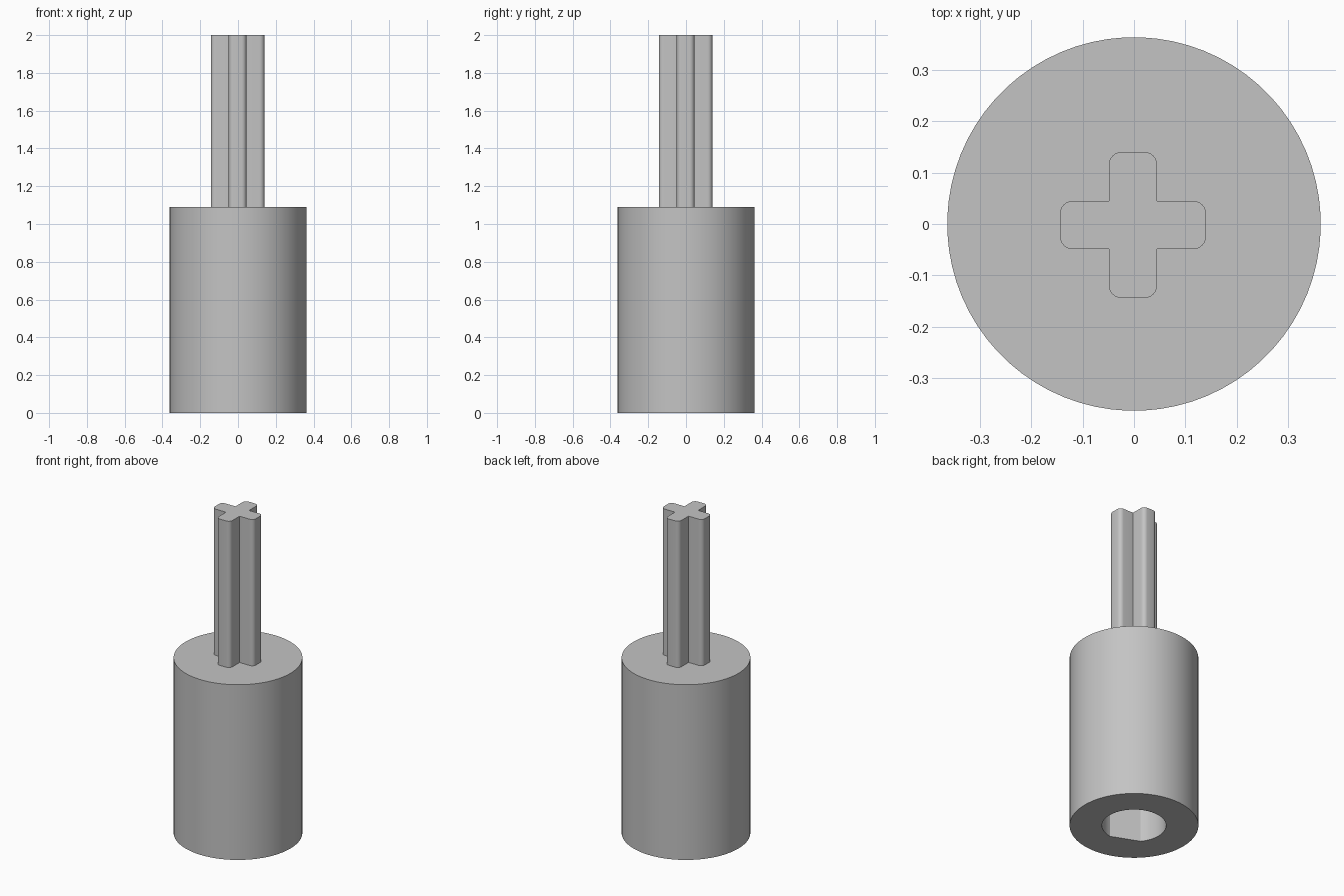
import bpy, bmesh
from math import sin, cos, pi, radians

cube = bpy.data.objects.get("Cube")
if cube:
    bpy.data.objects.remove(cube, do_unlink=True)

grey = bpy.data.materials.new("plain_grey")
grey.use_nodes = True
colour = (0.55, 0.55, 0.55, 1)
grey.diffuse_color = colour
grey.node_tree.nodes["Principled BSDF"].inputs["Base Color"].default_value = colour


def loft(name, rings):
    """Skin a stack of (outline, z) rings and cap both ends."""
    bm = bmesh.new()
    loops = [[bm.verts.new((x, y, z)) for x, y in pts] for pts, z in rings]
    n = len(loops[0])
    for a, b in zip(loops, loops[1:]):
        for i in range(n):
            j = (i + 1) % n
            bm.faces.new((a[i], a[j], b[j], b[i]))
    bm.faces.new(loops[0])
    bm.faces.new(loops[-1])
    bmesh.ops.recalc_face_normals(bm, faces=bm.faces)
    mesh = bpy.data.meshes.new(name)
    bm.to_mesh(mesh)
    bm.free()
    mesh.materials.append(grey)
    obj = bpy.data.objects.new(name, mesh)
    bpy.context.collection.objects.link(obj)
    bpy.ops.object.select_all(action='DESELECT')
    obj.select_set(True)
    bpy.context.view_layer.objects.active = obj
    bpy.ops.object.shade_smooth_by_angle(angle=radians(25))
    return obj


# Round body with a blind D-shaped shaft socket in its underside
SEGMENTS, BODY_R, BODY_H = 72, 0.363, 1.09
SOCKET_R, SOCKET_DEPTH = 0.181, 0.72
FLAT_DIR, FLAT_HALF = radians(-112), radians(30)


def ring(radius, flat=False):
    pts = []
    for i in range(SEGMENTS):
        t = 2 * pi * i / SEGMENTS
        r = radius
        if flat and cos(t) > cos(FLAT_HALF):
            r = radius * cos(FLAT_HALF) / cos(t)
        pts.append((r * cos(t + FLAT_DIR), r * sin(t + FLAT_DIR)))
    return pts


socket = ring(SOCKET_R, flat=True)
body = ring(BODY_R)
loft("body", [(socket, SOCKET_DEPTH), (socket, 0), (body, 0), (body, BODY_H)])

# Cross-shaped axle with rounded arm ends
ARM, HALF, FILLET, STEPS = 0.142, 0.047, 0.025, 6
CENTRE = -0.002
outline = []
for k in range(4):
    arm = []
    for side in (-1, 1):
        for s in range(STEPS + 1):
            t = (s / STEPS - (side < 0)) * pi / 2
            arm.append((ARM - FILLET + FILLET * cos(t),
                        side * (HALF - FILLET) + FILLET * sin(t)))
    arm.append((HALF, HALF))
    c, s = cos(k * pi / 2), sin(k * pi / 2)
    outline += [(CENTRE + x * c - y * s, CENTRE + x * s + y * c) for x, y in arm]
loft("cross_axle", [(outline, BODY_H - 0.02), (outline, 2)])
